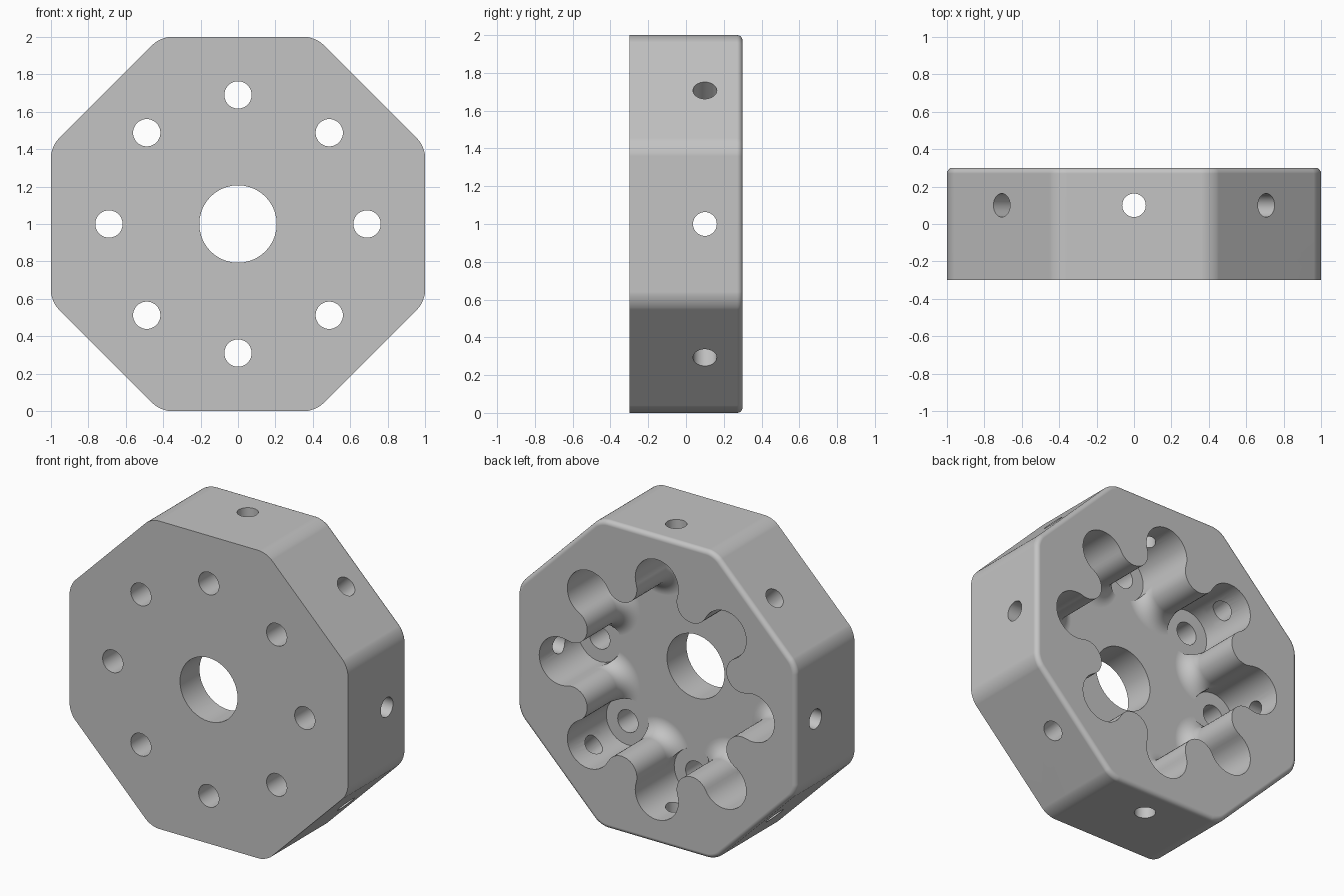
import bpy, bmesh, math
from mathutils import Matrix, Vector

cube = bpy.data.objects.get("Cube")
if cube:
    bpy.data.objects.remove(cube, do_unlink=True)

FRONT, BACK, FLOOR = -0.3, 0.3, -0.1
CENTRE = Vector((0, 0, 1))
HOLE_RING = 0.69
LOBE_R, WEB_R, WEB_DIST = 0.155, 0.11, 0.66
FILLET = 0.1
STEP = math.tau / 8

grey = bpy.data.materials.new("machined_grey")
grey.use_nodes = True
grey.diffuse_color = (0.55, 0.55, 0.55, 1)
grey.node_tree.nodes["Principled BSDF"].inputs["Base Color"].default_value = grey.diffuse_color


def make_object(name, bm):
    bmesh.ops.recalc_face_normals(bm, faces=bm.faces)
    mesh = bpy.data.meshes.new(name)
    bm.to_mesh(mesh)
    bm.free()
    obj = bpy.data.objects.new(name, mesh)
    bpy.context.collection.objects.link(obj)
    mesh.materials.append(grey)
    return obj


def loft(bm, layers):
    """Skin a stack of (y, outline) layers and cap both ends."""
    rings = [[bm.verts.new((x, y, z + CENTRE.z)) for x, z in pts] for y, pts in layers]
    for a, b in zip(rings, rings[1:]):
        for i in range(len(a)):
            j = (i + 1) % len(a)
            bm.faces.new((a[i], a[j], b[j], b[i]))
    bm.faces.new(rings[0])
    bm.faces.new(rings[-1])


def cylinder(bm, start, end, radius):
    axis = end - start
    turn = axis.to_track_quat('Z', 'Y').to_matrix().to_4x4()
    bmesh.ops.create_cone(bm, cap_ends=True, segments=40, radius1=radius, radius2=radius,
                          depth=axis.length, matrix=Matrix.Translation((start + end) / 2) @ turn)


def polar(r, a):
    return Vector((r * math.cos(a), r * math.sin(a)))


def pocket_outline(web_r):
    """Eight round lobes separated by round webs of the given radius."""
    lobe, web = polar(HOLE_RING, 0), polar(WEB_DIST, STEP / 2)
    gap = web - lobe
    cos_a = (LOBE_R ** 2 + gap.length_squared - web_r ** 2) / (2 * LOBE_R * gap.length)
    phi = math.atan2(gap.y, gap.x) + math.acos(max(-1, min(1, cos_a)))
    meet = lobe + polar(LOBE_R, phi) - web
    # half angle of the web arc, measured from the inward direction
    inward = STEP / 2 + math.pi
    half = (math.atan2(meet.y, meet.x) - inward + math.pi) % math.tau - math.pi
    half = abs(half)
    sector = [lobe + polar(LOBE_R, phi * (i / 12 - 1)) for i in range(25)]
    sector += [web + polar(web_r, inward + half * (1 - i / 8)) for i in range(1, 16)]
    return [Matrix.Rotation(k * STEP, 2) @ p for k in range(8) for p in sector]


# Octagonal block with rounded corners and a softened back rim
bm = bmesh.new()
octagon = [polar(1 / math.cos(STEP / 2), (k + 0.5) * STEP) for k in range(8)]
loft(bm, [(FRONT, octagon), (BACK, octagon)])
corners = [e for e in bm.edges if abs(e.verts[0].co.y - e.verts[1].co.y) > 0.1]
bmesh.ops.bevel(bm, geom=corners, offset=0.055, segments=6, profile=0.5, affect='EDGES')
rim = [e for e in bm.edges if all(v.co.y > BACK - 0.001 for v in e.verts)]
bmesh.ops.bevel(bm, geom=rim, offset=0.03, segments=5, profile=0.5, affect='EDGES')
hub = make_object("octagonal_hub", bm)

# Pocket cutter: webs flare into the floor with a fillet
bm = bmesh.new()
layers = []
for i in range(9):
    t = i / 8 * math.pi / 2
    layers.append((FLOOR + FILLET * (1 - math.cos(t)),
                   pocket_outline(WEB_R + FILLET * (1 - math.sin(t)))))
layers.append((BACK + 0.1, pocket_outline(WEB_R)))
loft(bm, layers)
pocket = make_object("pocket_cutter", bm)

# Bore and bolt holes through the floor
bm = bmesh.new()
front, inside = Vector((0, FRONT - 0.1, 0)), Vector((0, FLOOR + 0.1, 0))
cylinder(bm, CENTRE + front, CENTRE + inside, 0.207)
for k in range(8):
    p = polar(HOLE_RING, k * STEP)
    spot = CENTRE + Vector((p.x, 0, p.y))
    cylinder(bm, spot + front, spot + inside, 0.073)
bolts = make_object("bolt_hole_cutter", bm)

# Radial holes through each side into the lobes
bm = bmesh.new()
for k in range(8):
    p = polar(1, k * STEP)
    out = Vector((p.x, 0, p.y))
    base = CENTRE + Vector((0, 0.1, 0))
    cylinder(bm, base + out * 0.65, base + out * 1.1, 0.063)
sides = make_object("side_hole_cutter", bm)

# Cut everything, then shade
bpy.ops.object.select_all(action='DESELECT')
bpy.context.view_layer.objects.active = hub
hub.select_set(True)
for cutter in (pocket, bolts, sides):
    mod = hub.modifiers.new(cutter.name, 'BOOLEAN')
    mod.operation, mod.solver, mod.object = 'DIFFERENCE', 'EXACT', cutter
    bpy.ops.object.modifier_apply(modifier=mod.name)
    bpy.data.objects.remove(cutter, do_unlink=True)
bpy.ops.object.shade_smooth_by_angle(angle=math.radians(30))
weighted = hub.modifiers.new("weighted_normals", 'WEIGHTED_NORMAL')
weighted.keep_sharp = True
